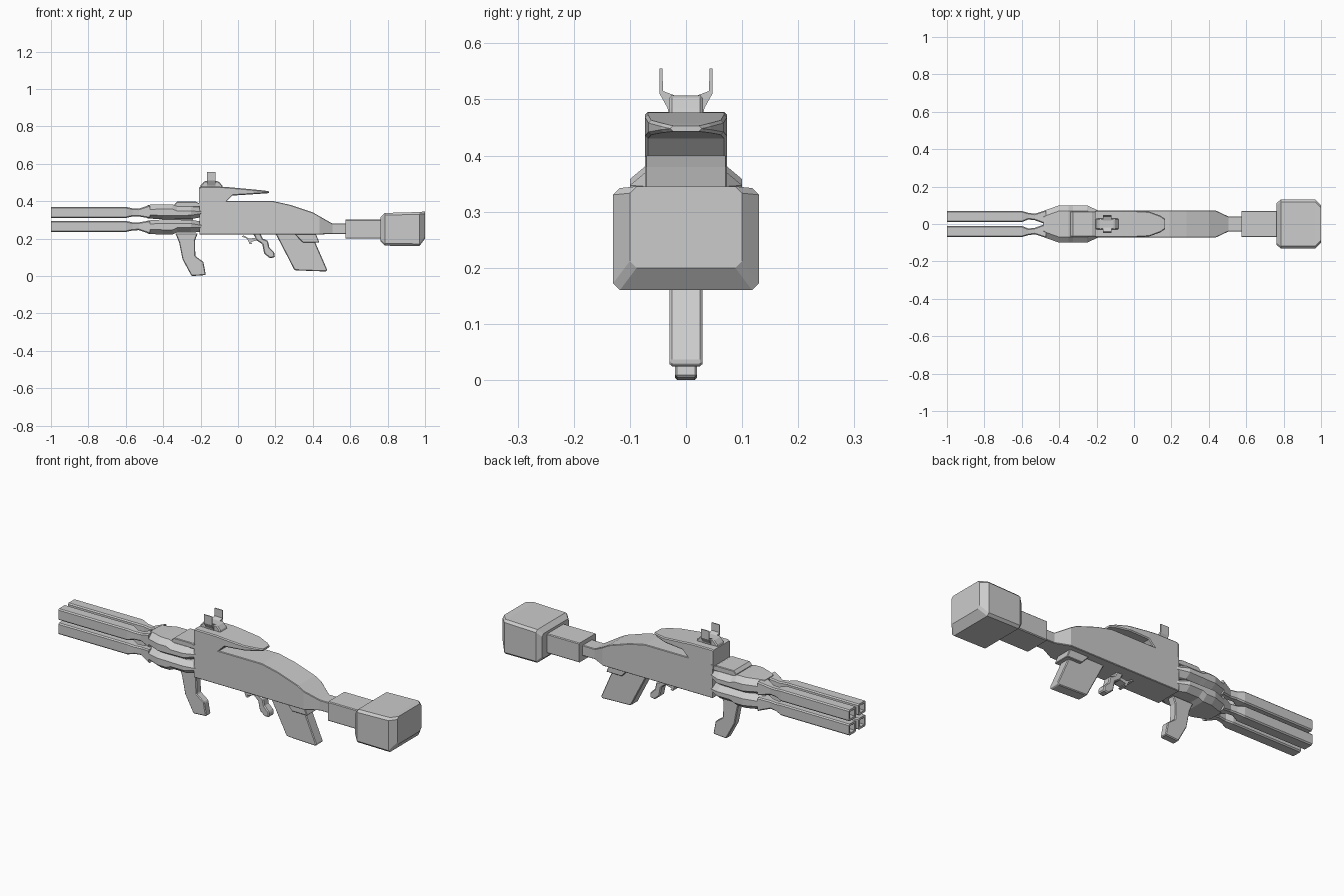
import bpy, bmesh
from mathutils import Vector

if "Cube" in bpy.data.objects:
    bpy.data.objects.remove(bpy.data.objects["Cube"])


def finish(name, bm, bevel=0.0):
    bmesh.ops.remove_doubles(bm, verts=bm.verts, dist=0.0002)
    bmesh.ops.recalc_face_normals(bm, faces=bm.faces)
    me = bpy.data.meshes.new(name)
    bm.to_mesh(me)
    bm.free()
    ob = bpy.data.objects.new(name, me)
    bpy.context.collection.objects.link(ob)
    if bevel:
        m = ob.modifiers.new("bevel", 'BEVEL')
        m.width = bevel
        m.segments = 1
        m.angle_limit = 0.7
    return ob


def skin(bm, rings):
    """Join equal rings of points into a closed solid."""
    vs = [[bm.verts.new(p) for p in r] for r in rings]
    n = len(vs[0])
    for a, b in zip(vs, vs[1:]):
        for i in range(n):
            j = (i + 1) % n
            bm.faces.new((a[i], a[j], b[j], b[i]))
    bm.faces.new(vs[0])
    bm.faces.new(vs[-1])


def box_ring(x, y0, y1, z0, z1, c):
    """Rectangle across x with corners cut by c."""
    return [Vector((x, y, z)) for y, z in (
        (y0 + c, z0), (y1 - c, z0), (y1, z0 + c), (y1, z1 - c),
        (y1 - c, z1), (y0 + c, z1), (y0, z1 - c), (y0, z0 + c))]


def loft(name, sections, c=0.004, bevel=0.0):
    """sections: (x, half width, z low, z high)"""
    bm = bmesh.new()
    skin(bm, [box_ring(x, -w, w, a, b, c) for x, w, a, b in sections])
    return finish(name, bm, bevel)


def slab(name, pts, half, bevel=0.0, y=0.0):
    """Side profile (x, z) extruded across y."""
    bm = bmesh.new()
    skin(bm, [[Vector((x, y + s * half, z)) for x, z in pts] for s in (-1, 1)])
    return finish(name, bm, bevel)


# four barrels, mirrored about y = 0 and about the mid height
MID = 0.3025
barrel = [(-1.0, .01, .07, .31, .37), (-.6, .01, .07, .31, .37),
          (-.565, .024, .06, .318, .362), (-.53, .02, .055, .318, .36),
          (-.47, -.002, .075, .308, .38)]
# handguard half: x, half width, z low, z high
guard = [(-.485, .065, .309, .378), (-.47, .075, .307, .381),
         (-.40, .10, .303, .383), (-.35, .10, .303, .383),
         (-.325, .10, .304, .372), (-.25, .10, .305, .372), (-.195, .073, .314, .370)]


def flip(v, sy, sz):
    return Vector((v.x, sy * v.y, MID + sz * (v.z - MID)))


for sz, level in ((1, "upper"), (-1, "lower")):
    for sy, side in ((1, "left"), (-1, "right")):
        bm = bmesh.new()
        skin(bm, [[flip(v, sy, sz) for v in box_ring(*s, .006)] for s in barrel])
        bmesh.ops.recalc_face_normals(bm, faces=bm.faces)
        tip = [f for f in bm.faces if f.calc_center_median().x < -.99]
        bmesh.ops.inset_region(bm, faces=tip, thickness=.012)
        bmesh.ops.inset_region(bm, faces=tip, thickness=.002, depth=-.03)
        finish(f"{level}_{side}_barrel", bm)
    bm = bmesh.new()
    rings = []
    for x, w, a, b in guard:
        pts = [(w - .03, a), (w, a + .02), (w, b - .025), (w - .03, b)]
        pts += [(-y, z) for y, z in reversed(pts)]
        rings.append([flip(Vector((x, y, z)), 1, sz) for y, z in pts])
    skin(bm, rings)
    finish(f"{level}_handguard", bm)

loft("handguard_core", [(-.40, .05, .28, .325), (-.24, .05, .28, .325)])
loft("handguard_top_plate", [(-.34, .068, .368, .382), (-.325, .068, .368, .397),
                             (-.225, .068, .368, .397), (-.20, .068, .368, .385)], .003)

# main body tapering to the stock neck
loft("body", [(-.205, .073, .222, .40), (.19, .073, .222, .40),
              (.28, .073, .222, .38), (.40, .073, .222, .34),
              (.435, .073, .222, .32), (.505, .04, .225, .28),
              (.59, .04, .225, .28)], .003)

# raised head with a long overhanging hood
loft("hood", [(-.208, .07, .37, .474), (-.195, .073, .37, .478), (-.075, .073, .385, .477),
              (-.03, .073, .43, .473), (.08, .067, .437, .463),
              (.14, .045, .441, .457), (.165, .028, .443, .453)], .005)

# sight: base and two-pronged fork
slab("sight_base", [(-.205, .47), (-.08, .47), (-.085, .485), (-.105, .507),
                    (-.18, .507), (-.20, .485)], .03, .005)
half = [(.03, .47), (.033, .485), (.047, .51), (.047, .555), (.042, .555), (.041, .515), (.02, .507)]
fork = half + [(-y, z) for y, z in reversed(half)]
bm = bmesh.new()
skin(bm, [[Vector((x, y, z)) for y, z in fork] for x in (-.167, -.12)])
finish("sight_fork", bm)

# stock tube and butt
loft("stock_tube", [(.575, .07, .20, .302), (.79, .07, .20, .302)], .004)
loft("stock_butt", [(.762, .112, .185, .315), (.785, .13, .162, .337),
                    (.97, .13, .16, .342), (1.0, .10, .20, .345)], .012)

# forward grip
slab("front_grip", [(-.335, .228), (-.315, .18), (-.297, .09), (-.25, .003),
                    (-.245, 0), (-.172, .005), (-.185, .075), (-.228, .107),
                    (-.23, .19), (-.215, .228)], .02, .004)

# trigger guard and small rear grip
slab("trigger", [(.02, .212), (.05, .198), (.062, .17), (.075, .172),
                 (.068, .182), (.10, .19), (.10, .205), (.06, .20), (.03, .217)], .022)
slab("rear_grip", [(.08, .228), (.10, .19), (.13, .17), (.14, .12), (.17, .095),
                   (.197, .10), (.195, .125), (.168, .152), (.16, .188),
                   (.133, .20), (.118, .228)], .022, .005)

# magazine and its collar
slab("magazine", [(.20, .228), (.30, .035), (.31, .03), (.472, .024), (.477, .033),
                  (.392, .228)], .029, .004)
slab("magazine_collar", [(.30, .228), (.345, .18), (.435, .18), (.415, .228)], .045, .003)
